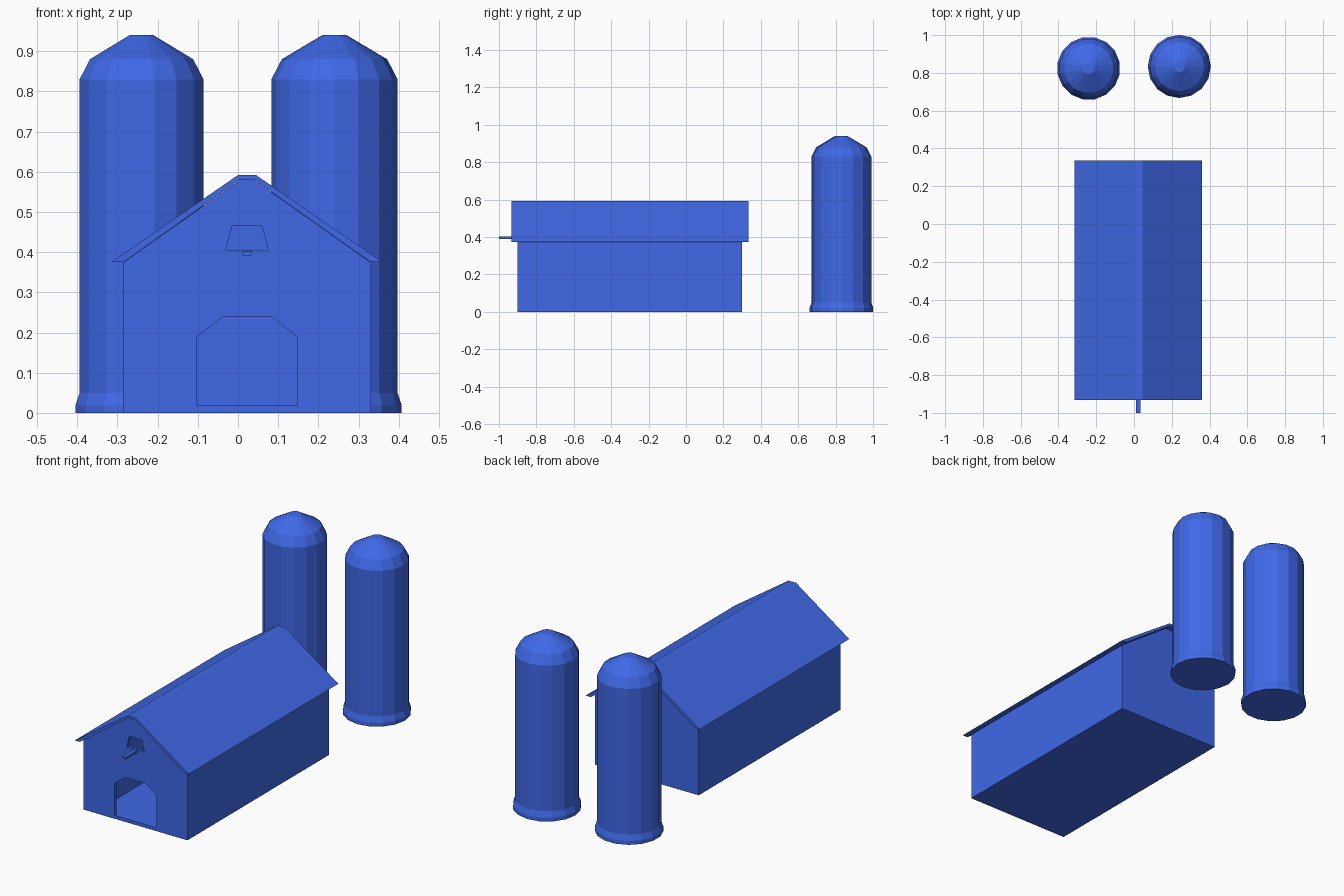
import bpy
import math

if "Cube" in bpy.data.objects:
    bpy.data.objects.remove(bpy.data.objects["Cube"])

blue = bpy.data.materials.new("blue_paint")
blue.diffuse_color = (0.05, 0.14, 0.8, 1)
blue.use_nodes = True
blue.node_tree.nodes["Principled BSDF"].inputs["Base Color"].default_value = blue.diffuse_color


def add_mesh(name, verts, faces):
    me = bpy.data.meshes.new(name)
    me.from_pydata(verts, [], faces)
    me.materials.append(blue)
    ob = bpy.data.objects.new(name, me)
    bpy.context.collection.objects.link(ob)
    return ob


def prism(name, profile, y0, y1):
    """Extrude a counter-clockwise (x, z) profile from y0 back to y1."""
    n = len(profile)
    verts = [(x, y, z) for y in (y0, y1) for x, z in profile]
    faces = [tuple(range(n)), tuple(reversed(range(n, 2 * n)))]
    for i in range(n):
        j = (i + 1) % n
        faces.append((j, i, i + n, j + n))
    return add_mesh(name, verts, faces)


def mirrored(half):
    """Mirror the right half of a profile about the barn centre line."""
    return [(CX + x, z) for x, z in half] + [(CX - x, z) for x, z in reversed(half)]


def cut(target, cutter):
    mod = target.modifiers.new("cut", 'BOOLEAN')
    mod.operation, mod.solver, mod.object = 'DIFFERENCE', 'EXACT', cutter
    bpy.context.view_layer.objects.active = target
    bpy.ops.object.modifier_apply(modifier=mod.name)
    bpy.data.objects.remove(cutter)


def lathe(name, profile, x0, y0, sides, turn):
    """Spin an (r, z) profile into a closed faceted solid."""
    verts, faces = [], []
    for r, z in profile:
        for i in range(sides):
            a = 2 * math.pi * i / sides + turn
            verts.append((x0 + r * math.cos(a), y0 + r * math.sin(a), z))
    for k in range(len(profile) - 1):
        for i in range(sides):
            j = (i + 1) % sides
            a, b = k * sides, (k + 1) * sides
            faces.append((a + i, a + j, b + j, b + i))
    faces.append(tuple(reversed(range(sides))))
    faces.append(tuple(range(len(verts) - sides, len(verts))))
    return add_mesh(name, verts, faces)


CX = 0.0225

# Barn walls with gables, hollow inside
barn = prism("barn_walls", mirrored([(0.308, 0), (0.308, 0.374), (0.018, 0.579)]), -0.9, 0.3)
cut(barn, prism("cavity", mirrored([(0.225, 0.018), (0.225, 0.41), (0.015, 0.56)]), -0.885, 0.28))

# Front doorway and hayloft window
cut(barn, prism("door_cutter", mirrored([(0.124, 0.018), (0.124, 0.19), (0.062, 0.238)]), -0.95, -0.87))
cut(barn, prism("window_cutter", mirrored([(0.053, 0.405), (0.037, 0.465)]), -0.95, -0.87))

# Thin overhanging roof with a narrow flat ridge
roof = [(0.308, 0.375), (0.338, 0.375), (0.022, 0.592)]
under = [(0.018, 0.58)]
prism("roof",
      [(CX + x, z) for x, z in roof]
      + [(CX - x, z) for x, z in reversed(roof)]
      + [(CX - x, z) for x, z in under] + [(CX + x, z) for x, z in under],
      -0.932, 0.335)

# Hoist beam below the window
prism("hoist_beam", mirrored([(0.011, 0.391), (0.011, 0.403)]), -1.0, -0.89)

# Two silos with flared bases and domed caps
silo = [(0.167, 0), (0.167, 0.02), (0.157, 0.05), (0.157, 0.83),
        (0.131, 0.88), (0.03, 0.94)]
lathe("silo_left", silo, -0.24, 0.824, 16, math.pi / 16)
lathe("silo_right", silo, 0.24, 0.834, 16, 0)
